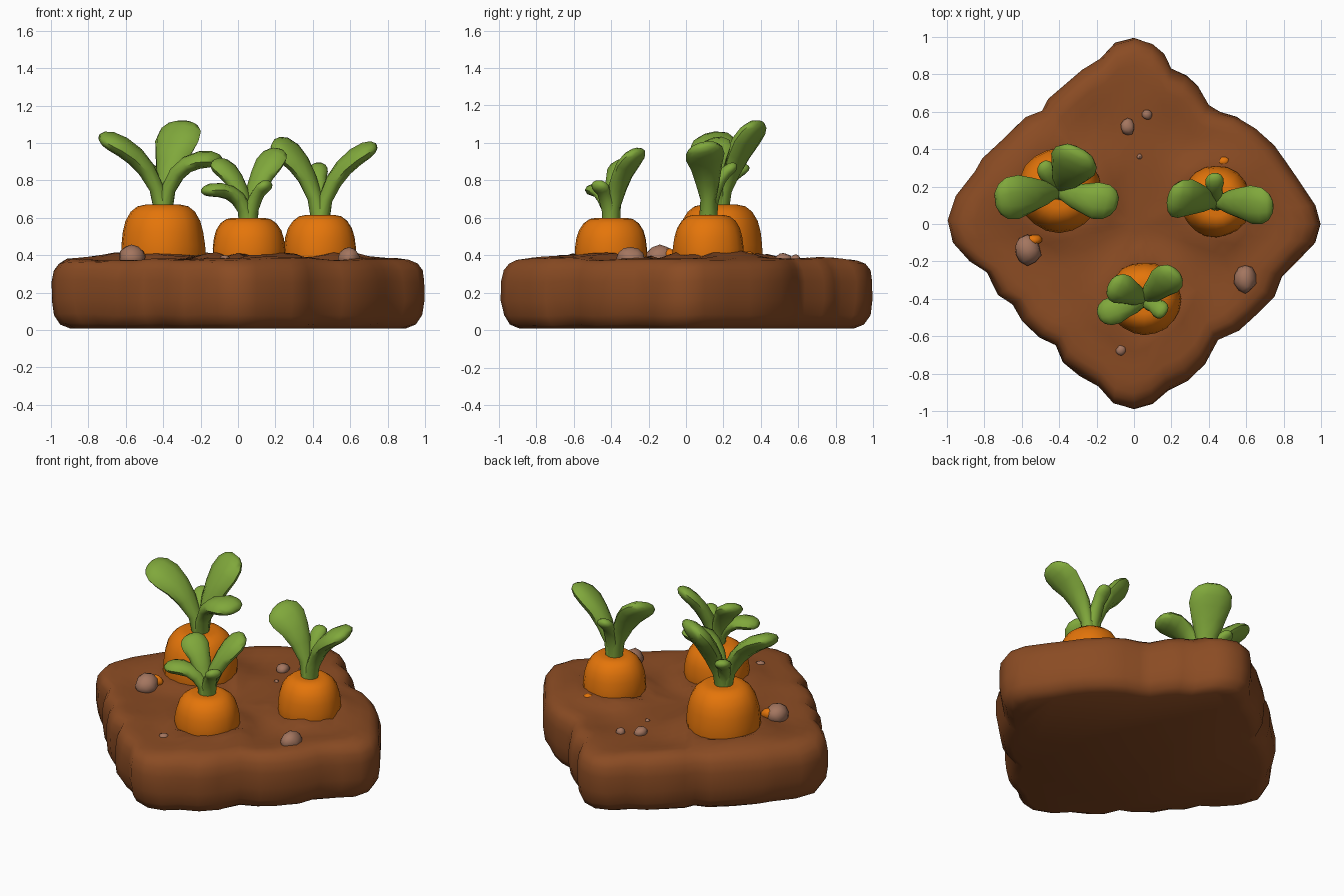
import bpy, bmesh, math
from mathutils import Vector, Matrix, noise

cube = bpy.data.objects.get("Cube")
if cube:
    bpy.data.objects.remove(cube)


def material(name, rgb):
    mat = bpy.data.materials.new(name)
    mat.use_nodes = True
    mat.diffuse_color = (*rgb, 1)
    mat.node_tree.nodes["Principled BSDF"].inputs["Base Color"].default_value = (*rgb, 1)
    return mat


SOIL = material("soil brown", (0.255, 0.071, 0.017))
ORANGE = material("carrot orange", (0.78, 0.178, 0.003))
GREEN = material("leaf green", (0.215, 0.39, 0.044))
STONE = material("stone grey brown", (0.37, 0.18, 0.115))


def finish(name, bm, mat):
    """Turn a bmesh into a smooth shaded object."""
    bmesh.ops.recalc_face_normals(bm, faces=bm.faces)
    mesh = bpy.data.meshes.new(name)
    bm.to_mesh(mesh)
    bm.free()
    mesh.materials.append(mat)
    mesh.shade_smooth()
    mesh.set_sharp_from_angle(angle=math.radians(55))
    obj = bpy.data.objects.new(name, mesh)
    bpy.context.collection.objects.link(obj)
    return obj


def loft(name, rings, mat):
    """Skin a closed surface over rings of equal point count."""
    bm = bmesh.new()
    loops = [[bm.verts.new(p) for p in ring] for ring in rings]
    n = len(loops[0])
    for a, b in zip(loops, loops[1:]):
        for i in range(n):
            j = (i + 1) % n
            bm.faces.new((a[i], a[j], b[j], b[i]))
    bm.faces.new(loops[0])
    bm.faces.new(loops[-1])
    return finish(name, bm, mat)


# Carrot placement: name, x, y, radius, top height
CARROTS = [
    ("large", -0.40, 0.18, 0.225, 0.67),
    ("right", 0.44, 0.12, 0.19, 0.615),
    ("front", 0.055, -0.40, 0.195, 0.60),
]

# Soil bed: lumpy diamond outline, rounded side and mounded top
OUTLINE = [
    (1, 0), (.97, .1), (.88, .23), (.81, .34), (.75, .42), (.65, .51), (.55, .575),
    (.46, .6), (.4, .635), (.34, .735), (.28, .79), (.2, .83), (.16, .91), (.1, .965),
    (0, 1), (-.1, .97), (-.18, .885), (-.28, .83), (-.36, .76), (-.46, .67), (-.49, .605),
    (-.58, .57), (-.7, .46), (-.81, .35), (-.85, .28), (-.95, .15),
    (-1, .02), (-.97, -.1), (-.88, -.2), (-.79, -.26), (-.73, -.38), (-.65, -.43),
    (-.6, -.52), (-.51, -.61), (-.42, -.65), (-.38, -.74), (-.29, -.81), (-.19, -.87),
    (-.11, -.96), (0, -.99), (.1, -.96), (.18, -.89), (.29, -.84), (.38, -.75),
    (.45, -.62), (.56, -.57), (.64, -.5), (.75, -.39), (.79, -.28), (.89, -.18), (.97, -.1),
]


def soil_height(x, y, s):
    z = 0.368 + 0.018 * noise.noise(Vector((x * 4, y * 4, 0.5)))
    z += 0.014 * max(0, 1 - abs(s - 0.85) / 0.2)
    for _, cx, cy, r, _ in CARROTS:
        d = math.hypot(x - cx, y - cy) - r
        clod = 0.036 + 0.02 * noise.noise(Vector((x * 11, y * 11, 2)))
        z += clod * math.exp(-(d / 0.09) ** 2)
    return z


def side_point(x, y, s, z):
    k = s * (1 + 0.012 * (noise.noise(Vector((x * 5, y * 5, z * 7))) - 0.4))
    return x * k, y * k, z + 0.012 * noise.noise(Vector((x * 3, y * 3, 4))) * (z > 0.02)


SIDE = [(.9, .008), (.955, .03), (.988, .08), (1.003, .16), (1.003, .26), (.988, .32), (.96, .355)]
rings = [[side_point(x, y, s, z) for x, y in OUTLINE] for s, z in SIDE]
for s in (.915, .85, .77, .69, .61, .53, .45, .37, .29, .21, .13, .06):
    rings.append([(x * s, y * s, soil_height(x * s, y * s, s)) for x, y in OUTLINE])
loft("soil_bed", rings, SOIL)

# Carrots: rounded shoulders tapering underground
PROFILE = [(.5, -.9), (.9, -.4), (1, 0), (1, .25), (.96, .5), (.89, .7), (.76, .87),
           (.6, .97), (.42, 1), (.15, .98)]
for name, cx, cy, r, top in CARROTS:
    rings = []
    for f, h in PROFILE:
        ring = []
        for i in range(20):
            a = i * math.tau / 20
            d = Vector((math.cos(a), math.sin(a), 0))
            k = r * f * (1 + 0.04 * noise.noise(d * 1.8 + Vector((cx * 9, cy * 9, h))))
            ring.append((cx + d.x * k, cy + d.y * k, 0.38 + (top - 0.38) * h))
        rings.append(ring)
    loft(name + "_carrot", rings, ORANGE)

# Leaf stations: position along leaf, width factor, extra width, blade thickness, extra thickness
STATIONS = [(0, 0, .05, 0, .05), (.2, 0, .042, .2, .03), (.4, .4, .024, .7, .012),
            (.58, .8, 0, 1, 0), (.75, 1, 0, 1, 0), (.88, .95, 0, .92, 0),
            (.96, .7, 0, .68, 0), (1, .35, 0, .3, 0)]


def leaf(name, base, bend, tip, width, roll):
    base, bend, tip = Vector(base), Vector(bend), Vector(tip)
    out = tip - base
    side0 = Vector((-out.y, out.x, 0)).normalized()
    blade = 0.02 + 0.26 * width
    rings = []
    for t, f, extra, thin, stem in STATIONS:
        centre = base * (1 - t) ** 2 + bend * 2 * t * (1 - t) + tip * t * t
        along = ((bend - base) * (1 - t) + (tip - bend) * t).normalized()
        side = Matrix.Rotation(math.radians(roll * min(1, t * 2)), 3, along) @ side0
        normal = along.cross(side).normalized()
        rings.append([centre + side * math.cos(a) * (width * f + extra)
                      + normal * math.sin(a) * (blade * thin + stem)
                      for a in (k * math.tau / 10 for k in range(10))])
    loft(name, rings, GREEN)


# Leaves per carrot: bend, tip, half width, roll
LEAVES = {
    "large": [
        ((-.47, .16, .96), (-.74, .13, 1.03), .12, -14),
        ((-.37, .23, .92), (-.29, .395, 1.11), .13, 0),
        ((-.35, .14, .96), (-.09, .11, .905), .1, 8),
        ((-.43, .2, .84), (-.49, .33, .87), .05, 0),
    ],
    "right": [
        ((.38, .13, .92), (.185, .14, 1.0), .115, -24),
        ((.49, .12, .89), (.74, .09, .985), .105, 14),
        ((.43, .15, .84), (.43, .27, .88), .05, 0),
    ],
    "front": [
        ((.09, -.38, .83), (.225, -.25, .96), .09, 12),
        ((.02, -.42, .79), (-.19, -.49, .74), .075, 0),
        ((.02, -.39, .83), (-.13, -.32, .9), .085, -12),
        ((.09, -.42, .76), (.17, -.48, .78), .05, 0),
    ],
}
for name, cx, cy, r, top in CARROTS:
    for number, (bend, tip, width, roll) in enumerate(LEAVES[name], 1):
        leaf(f"{name}_leaf_{number}", (cx, cy, top - 0.03), bend, tip, width, roll)


def lump(name, centre, size, mat):
    """Irregular rounded pebble."""
    bm = bmesh.new()
    bmesh.ops.create_icosphere(bm, subdivisions=2, radius=1)
    for v in bm.verts:
        k = 1 + 0.2 * noise.noise(v.co * 1.3 + Vector(centre) * 20)
        v.co = Vector([c + s * p * k for c, s, p in zip(centre, size, v.co)])
    finish(name, bm, mat)


# Stones and small carrot pieces lying on the soil
lump("left_stone", (-.57, -.14, .39), (.075, .08, .065), STONE)
lump("right_stone", (.595, -.295, .385), (.06, .075, .058), STONE)
lump("back_stone", (-.035, .52, .378), (.038, .045, .035), STONE)
lump("back_pebble", (.07, .585, .378), (.028, .028, .025), STONE)
lump("front_pebble", (-.07, -.675, .378), (.028, .03, .025), STONE)
lump("middle_pebble", (.03, .36, .37), (.015, .015, .018), STONE)
lump("left_carrot_piece", (-.535, -.085, .4), (.042, .03, .035), ORANGE)
lump("right_carrot_piece", (.48, .335, .395), (.034, .026, .028), ORANGE)
